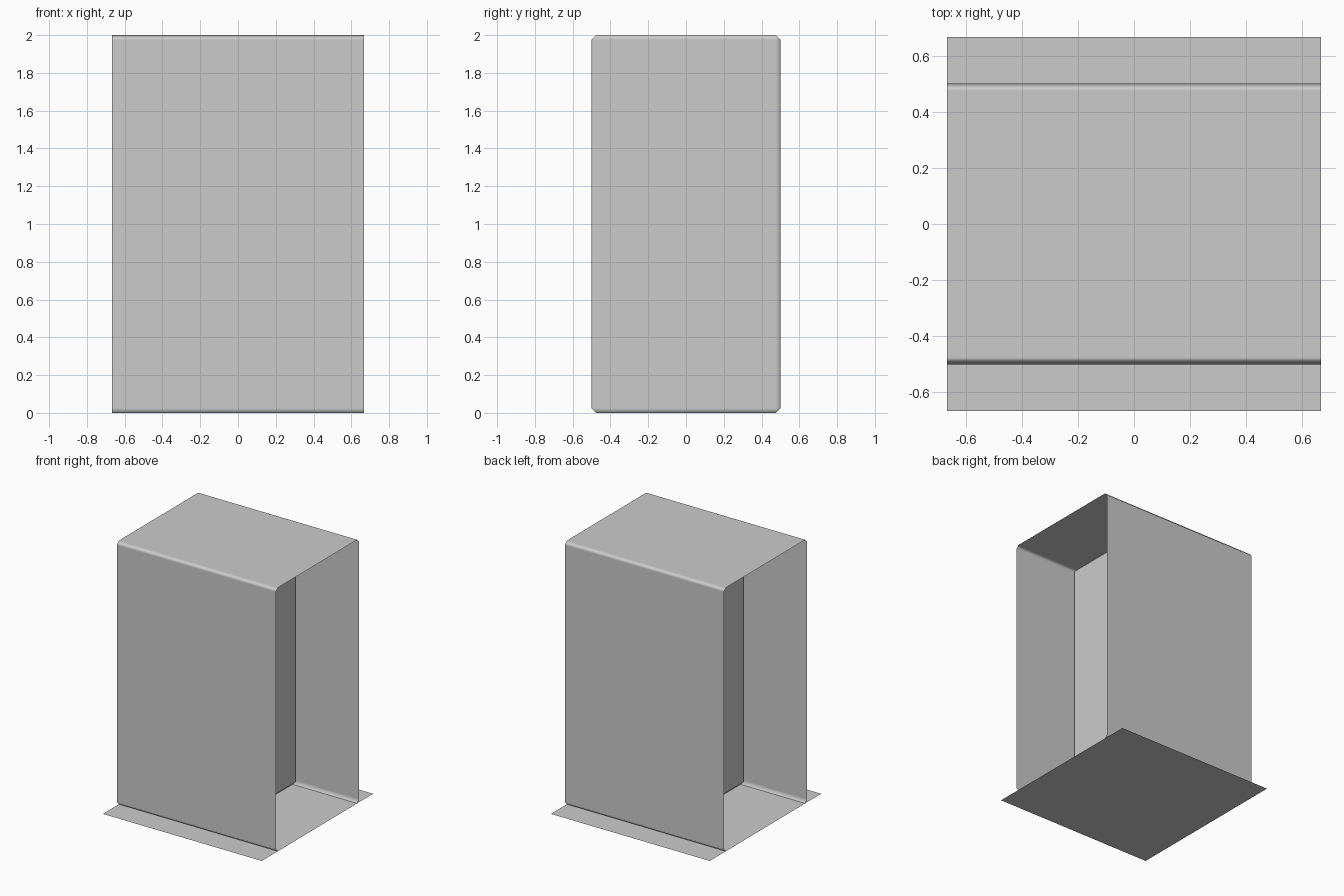
import bpy, bmesh
from mathutils import Matrix

if "Cube" in bpy.data.objects:
    bpy.data.objects.remove(bpy.data.objects["Cube"])

HALF_X, DEPTH, HEIGHT, CHAMFER = 0.667, 1.0, 2.0, 0.025


def add_object(name, bm, smooth=True):
    mesh = bpy.data.meshes.new(name)
    bm.to_mesh(mesh)
    bm.free()
    obj = bpy.data.objects.new(name, mesh)
    bpy.context.collection.objects.link(obj)
    if smooth:
        for p in mesh.polygons:
            p.use_smooth = True
        # keeps the big panels flat while the chamfers blend
        mod = obj.modifiers.new("weighted", 'WEIGHTED_NORMAL')
        mod.weight = 100
    return obj


def chamfered_box(half_x, only_long_edges):
    bm = bmesh.new()
    size = Matrix.Diagonal((half_x * 2, DEPTH, HEIGHT, 1))
    bmesh.ops.create_cube(bm, size=1, matrix=Matrix.Translation((0, 0, HEIGHT / 2)) @ size)
    edges = [e for e in bm.edges
             if not only_long_edges or abs(e.verts[0].co.x - e.verts[1].co.x) > 0.01]
    bmesh.ops.bevel(bm, geom=edges, offset=CHAMFER, offset_type='OFFSET',
                    segments=1, affect='EDGES', profile=0.5)
    bm.normal_update()
    return bm


# outer sleeve: open at both x ends, its floor is the base sheet
bm = chamfered_box(HALF_X, True)
drop = [f for f in bm.faces if abs(f.normal.x) > 0.9 or f.normal.z < -0.9]
bmesh.ops.delete(bm, geom=drop, context='FACES')
add_object("outer_sleeve", bm)

# inner core: only the two end panels and their chamfers show inside the sleeve
bm = chamfered_box(0.15, False)
drop = [f for f in bm.faces if abs(f.normal.x) < 0.1]
bmesh.ops.delete(bm, geom=drop, context='FACES')
add_object("inner_end_panels", bm)

# square base sheet
bm = bmesh.new()
bmesh.ops.create_grid(bm, x_segments=1, y_segments=1, size=HALF_X)
add_object("base_sheet", bm, smooth=False)
